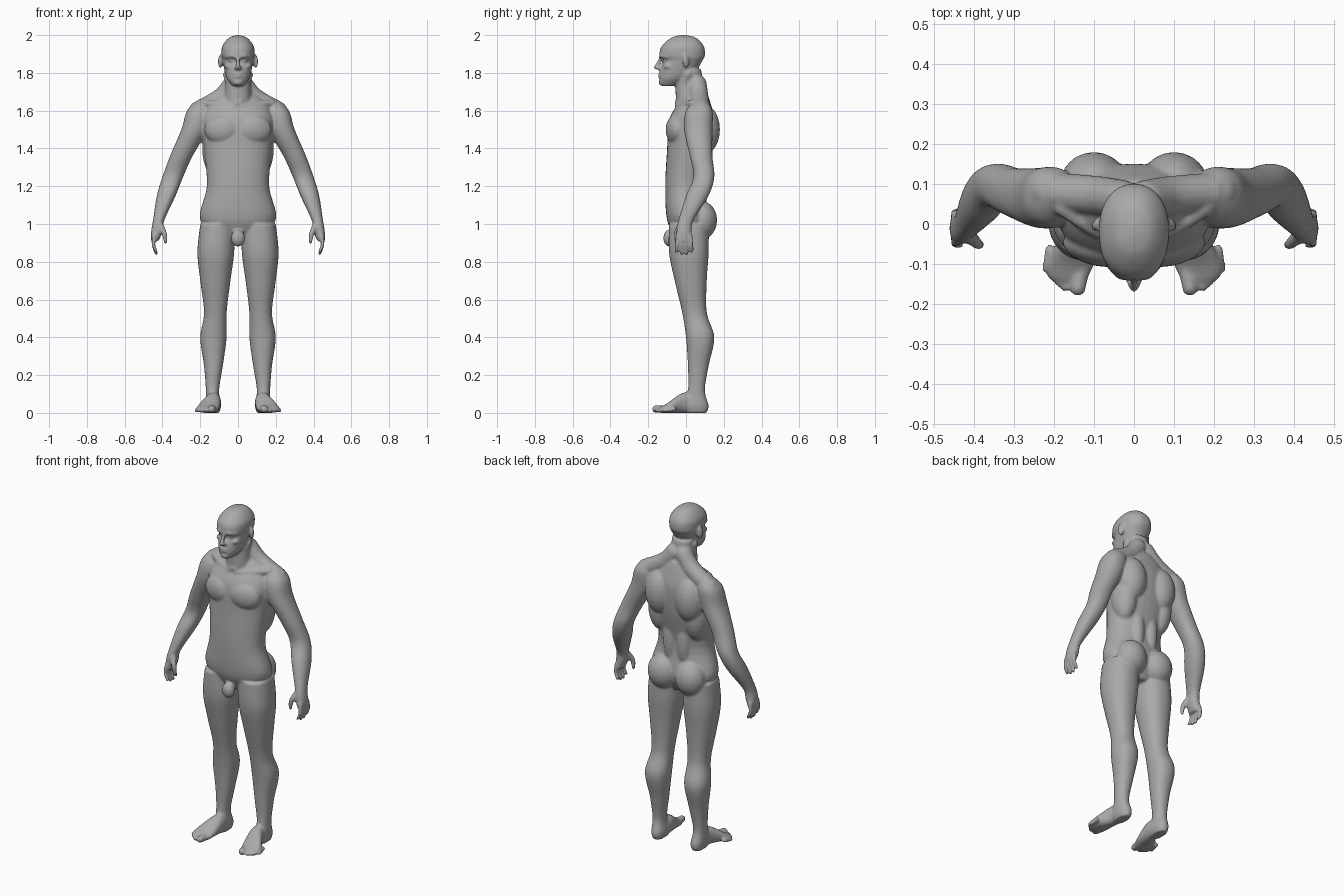
import bpy, bmesh, math
from mathutils import Vector, Matrix, Quaternion

if "Cube" in bpy.data.objects:
    bpy.data.objects.remove(bpy.data.objects["Cube"])

bm = bmesh.new()


def spline(rows, steps=5):
    """Smooth curve through rows of numbers."""
    rows = [Vector(row) for row in rows]
    padded = [rows[0], *rows, rows[-1]]
    points = []
    for before, start, end, after in zip(padded, padded[1:], padded[2:], padded[3:]):
        leave, arrive = (end - before) / 2, (after - start) / 2
        for step in range(steps):
            t = step / steps
            ease = t * t * (3 - 2 * t)
            points.append(start + (end - start) * ease + leave * (t * (1 - t) ** 2) - arrive * (t * t * (1 - t)))
    return points + [rows[-1]]


def circle(sides):
    angles = [math.tau * side / sides for side in range(sides)]
    return [(math.cos(angle), math.sin(angle)) for angle in angles]


def skin(rings):
    """Closed surface over a row of point rings."""
    rings = [[bm.verts.new(point) for point in ring] for ring in rings]
    for lower, upper in zip(rings, rings[1:]):
        for side in range(len(lower)):
            bm.faces.new((lower[side - 1], lower[side], upper[side], upper[side - 1]))
    bm.faces.new(reversed(rings[0]))
    bm.faces.new(rings[-1])


def rounded(part, low, high):
    """Point on a slightly squared oval between two limits."""
    reach = math.copysign(abs(part) ** .9, part)
    return (low + high) / 2 + (high - low) / 2 * reach


def loft(rows, along_y=False):
    """Skin through oval sections: position, low and high, low and high."""
    rings = []
    for position, low, high, near, far in spline(rows):
        pairs = [(rounded(c, low, high), rounded(s, near, far)) for c, s in circle(32)]
        rings.append([(a, position, b) if along_y else (a, b, position) for a, b in pairs])
    skin(rings)


def core(rows):
    """Symmetric skin from rows of height, half width, front and back."""
    loft([(height, -half, half, front, back) for height, half, front, back in rows])


def blob(center, radii, turn=0):
    """Soft ellipsoid, turned about the vertical."""
    place = Matrix.Translation(center) @ Matrix.Rotation(math.radians(turn), 4, "Z") @ Matrix.Diagonal((*radii, 1))
    bands = 12
    latitudes = [math.pi * (band + .2) / (bands + .4) for band in range(bands + 1)]
    skin([[place @ Vector((c * math.sin(lat), s * math.sin(lat), math.cos(lat))) for c, s in circle(20)]
          for lat in latitudes])


def limb(*points):
    """Soft round-ended tube from rows of x, y, z and radius."""
    path = spline(points)
    spots = [row.xyz for row in path]
    heading, frame, rings = Vector((0, 0, 1)), Quaternion(), []
    for index, row in enumerate(path):
        ahead = spots[min(index + 1, len(spots) - 1)] - spots[max(index - 1, 0)]
        frame = heading.rotation_difference(ahead) @ frame
        heading = ahead
        rings.append([row.xyz + frame @ Vector((c, s, 0)) * row.w for c, s in circle(14)])
    skin(rings)
    for end in (path[0], path[-1]):
        blob(end.xyz, (end.w, end.w, end.w))


def mirror_all():
    """Repeat everything built so far on the other side."""
    source = bm.verts[:] + bm.edges[:] + bm.faces[:]
    copied = bmesh.ops.duplicate(bm, geom=source)["geom"]
    verts = [item for item in copied if isinstance(item, bmesh.types.BMVert)]
    bmesh.ops.scale(bm, vec=(-1, 1, 1), verts=verts)


# Leg
loft([(1, .02, .2, -.09, .12), (.85, .02, .215, -.09, .12), (.7, .04, .2, -.06, .11),
      (.53, .06, .18, -.02, .11), (.4, .06, .2, 0, .15), (.25, .08, .18, .01, .12),
      (.12, .1, .17, .01, .1), (.04, .09, .17, -.02, .12), (0, .1, .16, 0, .11)])

# Foot and toes
loft([(.1, .1, .16, 0, .05), (0, .09, .17, 0, .11), (-.1, .1, .22, 0, .05), (-.14, .12, .21, 0, .03)],
     along_y=True)
limb((.13, -.11, .02, .02), (.14, -.16, .02, .02))
for toe in range(4):
    x = .172 + .016 * toe
    y = -.16 + .01 * toe + .002 * toe ** 2
    limb((x - .01, y + .05, .02, .012), (x, y, .012, .01))

# Arm and palm
loft([(1.66, .18, .21, .06, .1), (1.6, .14, .27, 0, .14), (1.5, .16, .3, -.01, .14),
      (1.36, .24, .36, .02, .14), (1.25, .29, .4, .04, .15), (1.15, .33, .43, 0, .12),
      (1.02, .39, .45, -.04, .04), (.96, .4, .46, -.05, .03), (.91, .42, .46, -.05, .03)])

# Fingers and thumb
for finger in range(4):
    spread = finger - 1.5
    tip = .84 + .006 * abs(spread) ** 2
    limb((.444, .022 * spread - .01, .94, .012), (.447, .026 * spread - .01, .89, .01),
         (.432, .027 * spread - .01, tip, .009))
limb((.41, -.03, .99, .018), (.39, -.05, .95, .014), (.384, -.05, .905, .01))

# Chest, shoulder blade, flank, lower back and seat
blob((.09, -.06, 1.5), (.09, .045, .075), turn=12)
blob((.1, .1, 1.5), (.085, .08, .13))
blob((.12, .06, 1.4), (.07, .08, .15))
blob((.045, .07, 1.22), (.045, .05, .16))
blob((.09, .085, 1.02), (.09, .08, .1))

# Shoulder slope, collar bone and neck cord
limb((.03, .06, 1.74, .05), (.09, .07, 1.67, .05), (.21, .08, 1.6, .05))
limb((.02, -.04, 1.62, .02), (.1, -.01, 1.63, .02), (.18, .04, 1.64, .02))
limb((.01, -.04, 1.64, .02), (.04, -.01, 1.73, .02), (.06, .01, 1.79, .02))

# Ear, eye, brow, cheek and nostril
blob((.094, 0, 1.86), (.01, .02, .036), turn=25)
blob((.033, -.108, 1.867), (.016, .016, .013))
limb((.01, -.132, 1.886, .011), (.035, -.128, 1.89, .011), (.06, -.1, 1.885, .011))
blob((.05, -.09, 1.835), (.022, .03, .016))
blob((.012, -.143, 1.824), (.009, .012, .008))

mirror_all()

# Torso
core([(.92, .06, -.05, .08), (1.02, .2, -.1, .12), (1.2, .165, -.11, .1), (1.4, .18, -.1, .14),
      (1.55, .19, -.09, .15), (1.64, .15, -.04, .13), (1.7, .08, 0, .11)])
blob((0, -.09, .925), (.038, .03, .045))

# Neck
core([(1.6, .085, -.05, .13), (1.7, .07, -.055, .1), (1.82, .065, -.05, .08)])

# Head
core([(1.73, .03, -.13, -.06), (1.77, .06, -.14, .01), (1.82, .073, -.135, .06), (1.87, .083, -.12, .09),
      (1.89, .087, -.14, .1), (1.94, .084, -.13, .095), (1.985, .05, -.08, .055), (2, .01, -.03, 0)])

# Nose, lips and chin
limb((0, -.133, 1.88, .01), (0, -.145, 1.855, .01), (0, -.157, 1.83, .013))
for height in (1.794, 1.778):
    blob((0, -.134, height), (.025, .014, .007))
blob((0, -.13, 1.75), (.026, .016, .016))

# Fuse the parts into one smooth body
bmesh.ops.recalc_face_normals(bm, faces=bm.faces)
mesh = bpy.data.meshes.new("body")
bm.to_mesh(mesh)
bm.free()
body = bpy.data.objects.new("body", mesh)
bpy.context.collection.objects.link(body)

fuse = body.modifiers.new("fuse", "REMESH")
fuse.mode = "VOXEL"
fuse.voxel_size = .0065
fuse.use_smooth_shade = True
soften = body.modifiers.new("soften", "SMOOTH")
soften.factor = .5
soften.iterations = 6

# Plain grey colour
grey = bpy.data.materials.new("plain grey")
grey.use_nodes = True
colour = (.4, .4, .4, 1)
grey.diffuse_color = colour
grey.node_tree.nodes["Principled BSDF"].inputs["Base Color"].default_value = colour
mesh.materials.append(grey)
